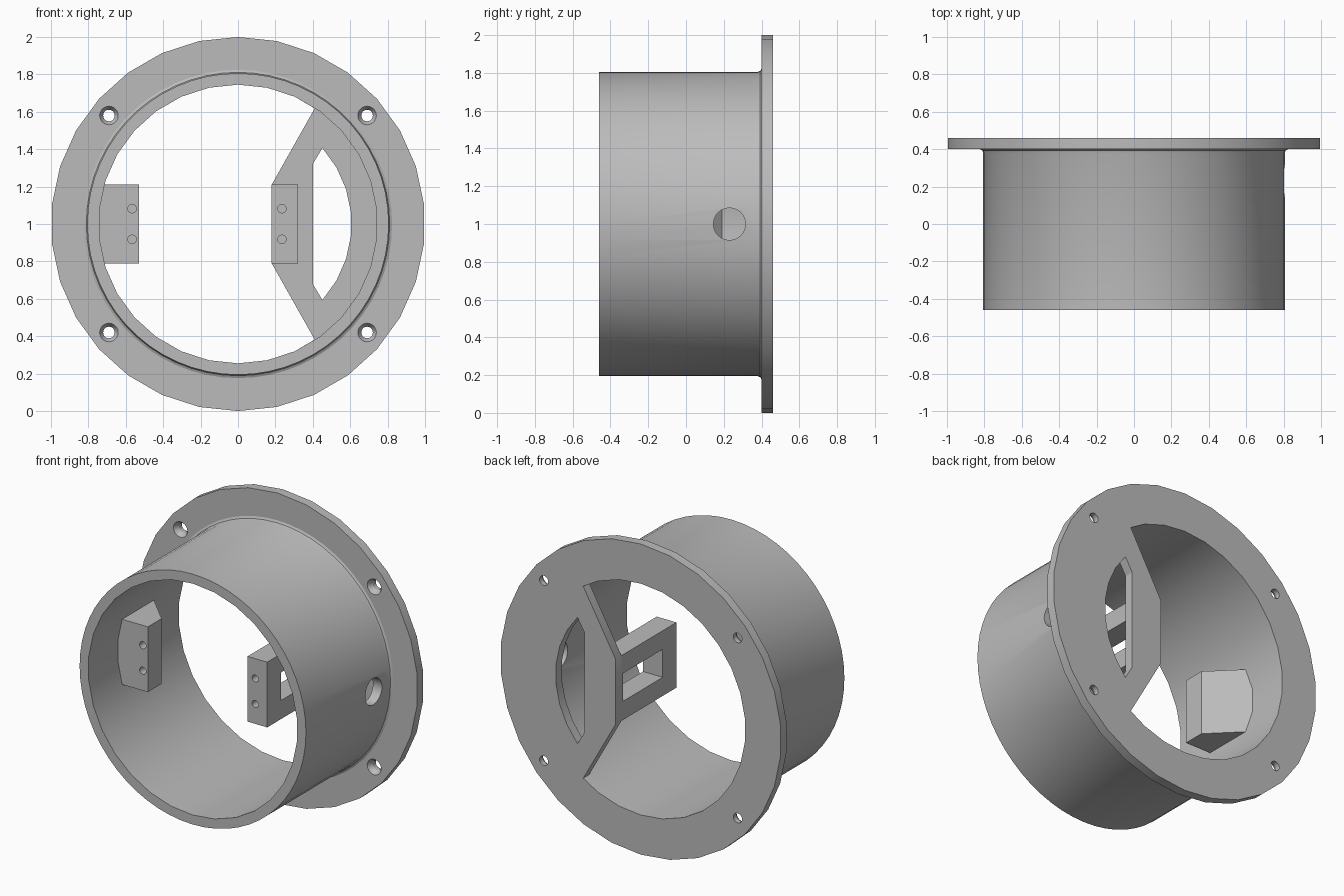
import bpy, bmesh, math

cube = bpy.data.objects.get("Cube")
if cube:
    bpy.data.objects.remove(cube, do_unlink=True)

grey = bpy.data.materials.new("plain grey")
grey.use_nodes = True
grey.diffuse_color = (0.5, 0.5, 0.5, 1)
grey.node_tree.nodes["Principled BSDF"].inputs["Base Color"].default_value = (0.5, 0.5, 0.5, 1)

CZ = 1.0  # height of the ring axis
# How a section point (a, b) at depth d is placed for each extrusion axis
PLACE = {
    "x": lambda a, b, d: (d, a, b),
    "y": lambda a, b, d: (a, d, b),
    "z": lambda a, b, d: (a, b, d),
}


def arc(r, start, step, count, cx=0.0, cz=CZ):
    return [(cx + r * math.cos(math.radians(start + step * i)),
             cz + r * math.sin(math.radians(start + step * i))) for i in range(count)]


def circle(r, n, cx=0.0, cz=CZ):
    return arc(r, 90, 360 / n, n, cx, cz)


def rect(a0, a1, b0, b1):
    return [(a0, b0), (a1, b0), (a1, b1), (a0, b1)]


def loft(name, sections, axis="y"):
    """Closed solid through sections [(points, depth), ...]."""
    bm = bmesh.new()
    rings = [[bm.verts.new(PLACE[axis](a, b, d)) for a, b in pts] for pts, d in sections]
    for r0, r1 in zip(rings, rings[1:]):
        for i in range(len(r0)):
            j = (i + 1) % len(r0)
            bm.faces.new((r0[i], r0[j], r1[j], r1[i]))
    bm.faces.new(rings[0])
    bm.faces.new(rings[-1])
    bmesh.ops.recalc_face_normals(bm, faces=bm.faces)
    mesh = bpy.data.meshes.new(name)
    bm.to_mesh(mesh)
    bm.free()
    mesh.materials.append(grey)
    obj = bpy.data.objects.new(name, mesh)
    bpy.context.collection.objects.link(obj)
    return obj


def prism(name, pts, d0, d1, axis="y"):
    return loft(name, [(pts, d0), (pts, d1)], axis)


def activate(obj):
    bpy.ops.object.select_all(action="DESELECT")
    obj.select_set(True)
    bpy.context.view_layer.objects.active = obj


def cut(obj, *cutters):
    activate(obj)
    for cutter in cutters:
        cutter.hide_render = True
        mod = obj.modifiers.new("cut", "BOOLEAN")
        mod.operation = "DIFFERENCE"
        mod.solver = "EXACT"
        mod.object = cutter
        bpy.ops.object.modifier_apply(modifier=mod.name)
        bpy.data.objects.remove(cutter, do_unlink=True)


FRONT, FACE, BACK = -0.46, 0.40, 0.46

# Tube with a small fillet where it meets the flange, and a round side hole
tube = loft("tube", [(circle(r, 60), y) for r, y in
                     ((0.806, FRONT), (0.806, 0.38), (0.811, 0.393), (0.824, FACE))])
cut(tube,
    prism("bore", circle(0.745, 30), -0.6, 0.6),
    prism("side_hole", circle(0.085, 24, 0.23), 0.6, 0.95, "x"))

# Flange: its opening leaves a web on the left side, pierced by a curved slot
flange = prism("flange", circle(1.0, 30), FACE, BACK)
web_edge = [(0.41, CZ - 0.618), (0.18, CZ - 0.21), (0.18, CZ + 0.21), (0.41, CZ + 0.618)]
slot = arc(0.607, -42, 12, 8) + [(0.40, CZ + 0.32), (0.40, CZ - 0.32)]
cut(flange,
    prism("opening", arc(0.745, 66, 12, 20) + web_edge, 0.3, 0.6),
    prism("slot", slot, 0.3, 0.6))

# Four countersunk screw holes
for sx in (-1, 1):
    for sz in (-1, 1):
        cx, cz = sx * 0.69, CZ + sz * 0.58
        cut(flange, loft("screw_hole", [(circle(r, 20, cx, cz), y) for r, y in
                                        ((0.053, 0.395), (0.031, 0.43), (0.031, 0.5))]))


def pin_holes(obj, x):
    for z in (CZ - 0.082, CZ + 0.082):
        cut(obj, prism("pin_hole", circle(0.023, 16, x, z), -0.3, -0.06))


# Arm standing on the web, with a window through it
arm = prism("left_arm", rect(0.18, 0.32, CZ - 0.21, CZ + 0.21), -0.16, FACE)
cut(arm, prism("window", rect(-0.02, 0.385, CZ - 0.09, CZ + 0.09), 0.1, 0.4, "x"))
pin_holes(arm, 0.235)

# Block on the opposite inner wall, sloped at the rear
block = prism("right_block", [(-0.76, -0.16), (-0.53, -0.16), (-0.53, -0.02), (-0.76, 0.21)],
              CZ - 0.21, CZ + 0.21, "z")
pin_holes(block, -0.566)

for obj in (tube, flange, arm, block):
    activate(obj)
    bpy.ops.object.shade_smooth_by_angle(angle=math.radians(30))
